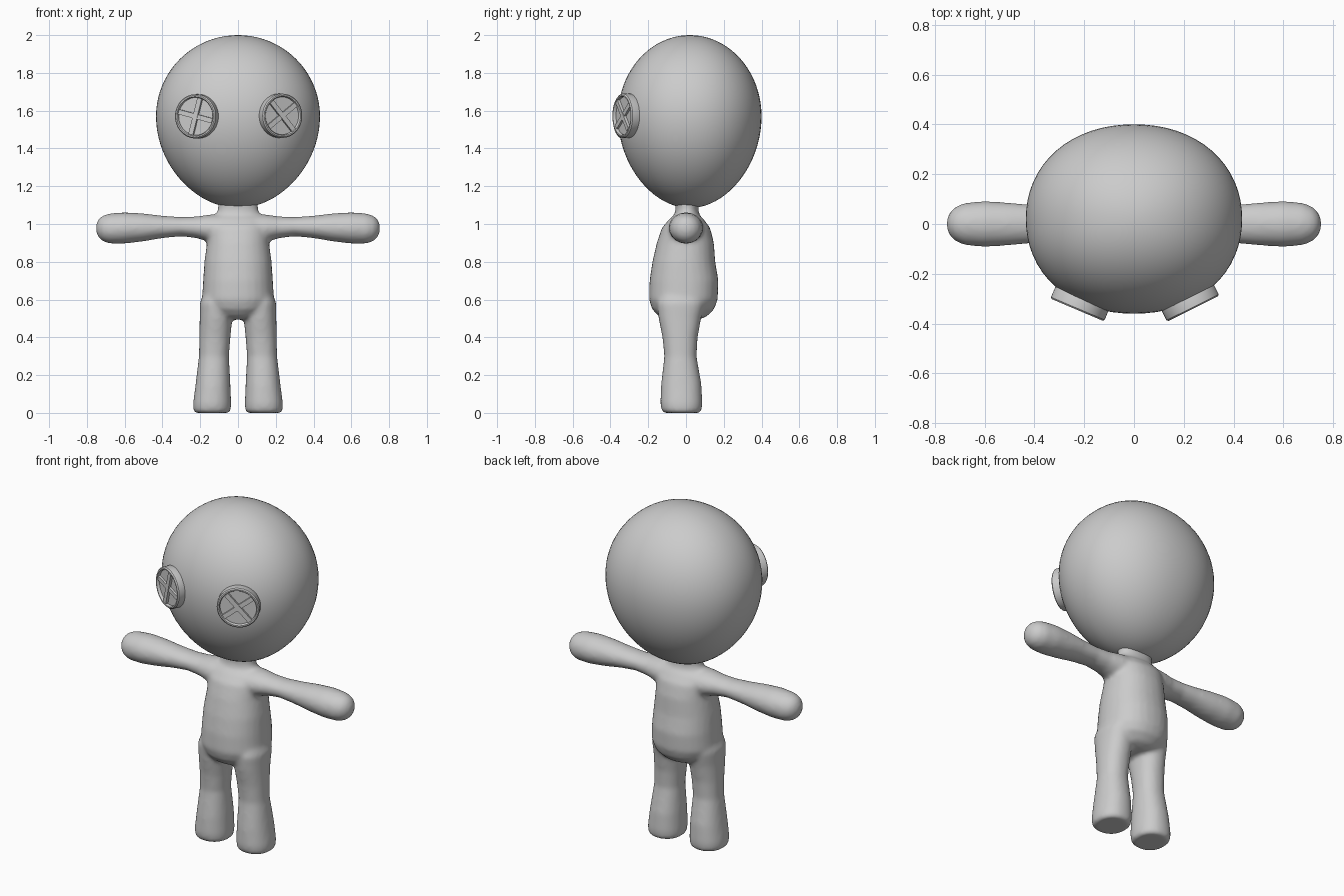
import bpy, bmesh
from math import sin, cos, pi, radians, copysign
from mathutils import Matrix, Vector

if "Cube" in bpy.data.objects:
    bpy.data.objects.remove(bpy.data.objects["Cube"])


def make_object(name, bm):
    bmesh.ops.recalc_face_normals(bm, faces=bm.faces[:])
    mesh = bpy.data.meshes.new(name)
    bm.to_mesh(mesh)
    bm.free()
    obj = bpy.data.objects.new(name, mesh)
    bpy.context.collection.objects.link(obj)
    return obj


def loft(bm, sections, axis='Z', n=28, power=2.2):
    """Closed loft; each section is (position, a_min, a_max, b_min, b_max)."""
    rings = []
    for pos, a0, a1, b0, b1 in sections:
        ring = []
        for i in range(n):
            t = 2 * pi * i / n
            c, s = cos(t), sin(t)
            a = (a0 + a1) / 2 + (a1 - a0) / 2 * copysign(abs(c) ** (2 / power), c)
            b = (b0 + b1) / 2 + (b1 - b0) / 2 * copysign(abs(s) ** (2 / power), s)
            ring.append(bm.verts.new((a, b, pos) if axis == 'Z' else (pos, a, b)))
        rings.append(ring)
    for r, q in zip(rings, rings[1:]):
        for i in range(n):
            j = (i + 1) % n
            bm.faces.new((r[i], r[j], q[j], q[i]))
    bm.faces.new(rings[0][::-1])
    bm.faces.new(rings[-1])


# Body: torso, neck, arms and legs melted into one soft skin
bm = bmesh.new()
loft(bm, [(0.495, -.06, .06, -.10, .07), (0.51, -.12, .12, -.145, .11),
          (0.55, -.17, .17, -.18, .15), (0.60, -.19, .19, -.196, .168),
          (0.70, -.185, .185, -.193, .172), (0.80, -.178, .178, -.178, .155),
          (0.90, -.165, .165, -.155, .148), (0.98, -.165, .165, -.128, .128),
          (1.03, -.15, .15, -.085, .09), (1.055, -.11, .11, -.045, .05)])
loft(bm, [(1.0, -.13, .13, -.08, .09), (1.055, -.115, .115, -.06, .07),
          (1.08, -.105, .105, -.055, .065), (1.15, -.11, .11, -.06, .08)])
for s in (-1, 1):
    leg = [(0.0, .05, .225, -.115, .07), (0.012, .038, .237, -.13, .083),
           (0.05, .036, .238, -.136, .087), (0.15, .04, .225, -.132, .082),
           (0.30, .048, .207, -.115, .056), (0.40, .04, .205, -.125, .062),
           (0.50, .03, .203, -.145, .08), (0.58, .03, .203, -.155, .10),
           (0.64, .04, .18, -.14, .10)]
    loft(bm, [(z, s * a, s * b, c, d) for z, a, b, c, d in leg])
    arm = [(0.05, -.10, .10, .90, 1.055), (0.15, -.09, .09, .905, 1.05),
           (0.22, -.075, .075, .925, 1.04), (0.30, -.07, .07, .935, 1.037),
           (0.40, -.076, .076, .925, 1.044), (0.50, -.086, .086, .908, 1.056),
           (0.60, -.092, .092, .896, 1.062), (0.68, -.085, .085, .896, 1.056),
           (0.72, -.068, .068, .91, 1.043), (0.743, -.042, .042, .935, 1.02),
           (0.752, -.015, .015, .965, .99)]
    loft(bm, [(s * x, *rest) for x, *rest in arm], 'X', power=2.0)
body = make_object("body", bm)
remesh = body.modifiers.new("blend", 'REMESH')
remesh.mode = 'VOXEL'
remesh.voxel_size = 0.011
remesh.use_smooth_shade = True
smooth = body.modifiers.new("soften", 'SMOOTH')
smooth.factor = 0.5
smooth.iterations = 10

# Head: egg, fuller on top and tapering to the chin
bm = bmesh.new()
bmesh.ops.create_uvsphere(bm, u_segments=64, v_segments=40, radius=1)
for v in bm.verts:
    x, y, z = v.co
    r = (x * x + y * y) ** 0.5
    if r > 1e-5:
        c, s = x / r, y / r
        r *= (abs(c) ** 2.12 + abs(s) ** 2.12) ** (-1 / 2.12)
        if z < 0:
            r *= 1 - 0.06 * z * z
        x, y = c * r, s * r
    v.co = (x * 0.434, 0.02 + y * 0.38, 1.57 + z * (0.43 if z > 0 else 0.485))
head = make_object("head", bm)
head.data.shade_smooth()


# Button eyes: rimmed disc with two crossed stitches
def button_eye(name, center, turn, spin):
    bm = bmesh.new()
    profile = [(0.0, -.09), (.112, -.09), (.117, -.08), (.117, -.006),
               (.111, 0), (.104, 0), (.100, -.006), (.100, -.016), (0.0, -.016)]
    verts = [bm.verts.new((r, 0, h)) for r, h in profile]
    edges = [bm.edges.new(p) for p in zip(verts, verts[1:])]
    bmesh.ops.spin(bm, geom=verts + edges, axis=(0, 0, 1), cent=(0, 0, 0),
                   angle=2 * pi, steps=48)
    bmesh.ops.remove_doubles(bm, verts=bm.verts[:], dist=1e-5)
    for k, angle in enumerate(spin):
        m = (Matrix.Rotation(radians(angle), 4, 'Z')
             @ Matrix.Translation((0, 0, -.014 + .003 * k))
             @ Matrix.Diagonal((.198, .026, .02, 1)))
        bmesh.ops.create_cube(bm, size=1, matrix=m)
    obj = make_object(name, bm)
    obj.matrix_world = (Matrix.Translation(Vector(center))
                        @ Matrix.Rotation(radians(turn), 4, 'Z')
                        @ Matrix.Rotation(pi / 2, 4, 'X'))
    obj.select_set(True)
    bpy.context.view_layer.objects.active = obj
    bpy.ops.object.shade_smooth_by_angle(angle=radians(35))
    obj.select_set(False)


button_eye("left_button_eye", (-.228, -.345, 1.57), -23, (-14, 75))
button_eye("right_button_eye", (.238, -.34, 1.573), 26.5, (37, -49))
